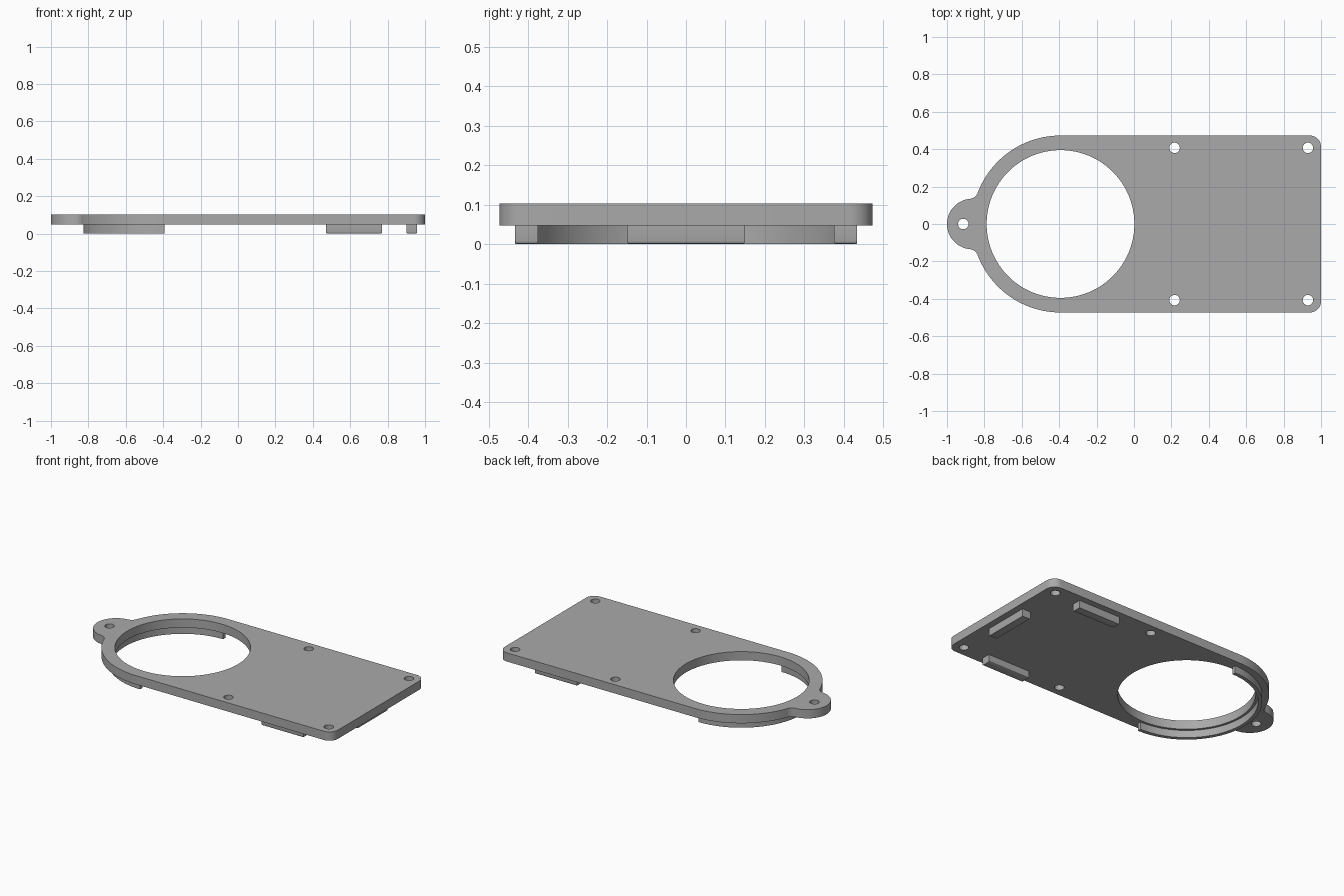
import bpy, bmesh
from math import cos, sin, pi, radians, atan2, sqrt
from mathutils import Vector

cube = bpy.data.objects.get("Cube")
if cube:
    bpy.data.objects.remove(cube, do_unlink=True)

grey = bpy.data.materials.new("plain grey")
grey.use_nodes = True
colour = (0.4, 0.4, 0.4, 1)
grey.diffuse_color = colour
grey.node_tree.nodes["Principled BSDF"].inputs["Base Color"].default_value = colour

BOTTOM, TOP = 0.047, 0.103
HALF = 0.473                      # half width, also radius of the round end
RING = Vector((-0.393, 0))        # centre of the large opening
EAR, EAR_R, FILLET = Vector((-0.865, 0)), 0.135, 0.05


def arc(centre, r, a0, a1, n):
    return [(centre[0] + r * cos(a0 + (a1 - a0) * i / n),
             centre[1] + r * sin(a0 + (a1 - a0) * i / n)) for i in range(n + 1)]


def circle(centre, r, n):
    return arc(centre, r, 0, 2 * pi, n)[:-1]


def slab(name, loops, z0, z1, bevel=0):
    """Extrude an outline, with optional holes, from z0 up to z1."""
    bm = bmesh.new()
    for loop in loops:
        vs = [bm.verts.new((x, y, z0)) for x, y in loop]
        for i, v in enumerate(vs):
            bm.edges.new((v, vs[i - 1]))
    bmesh.ops.triangle_fill(bm, edges=bm.edges[:], use_beauty=True)
    ext = bmesh.ops.extrude_face_region(bm, geom=bm.faces[:], use_keep_orig=True)
    for v in ext["geom"]:
        if isinstance(v, bmesh.types.BMVert):
            v.co.z = z1
    bmesh.ops.recalc_face_normals(bm, faces=bm.faces[:])
    bmesh.ops.dissolve_limit(bm, angle_limit=radians(0.1), verts=bm.verts[:], edges=bm.edges[:])
    if bevel:
        low = [e for e in bm.edges if all(abs(v.co.z - z0) < 1e-5 for v in e.verts)]
        bmesh.ops.bevel(bm, geom=low, offset=bevel, segments=3, profile=0.5, affect='EDGES')
    mesh = bpy.data.meshes.new(name)
    bm.to_mesh(mesh)
    bm.free()
    mesh.materials.append(grey)
    ob = bpy.data.objects.new(name, mesh)
    bpy.context.collection.objects.link(ob)
    bpy.ops.object.select_all(action='DESELECT')
    ob.select_set(True)
    bpy.context.view_layer.objects.active = ob
    bpy.ops.object.shade_smooth_by_angle(angle=radians(30))
    return ob


# Plate outline: upper half from the right edge round to the ear tip, then mirrored
d, R, r = RING.x - EAR.x, HALF + FILLET, EAR_R + FILLET
along = (d * d + R * R - r * r) / (2 * d)
fillet = Vector((RING.x - along, sqrt(R * R - along * along)))
to_ring, to_ear = RING - fillet, EAR - fillet
a_ring, a_ear = atan2(to_ring.y, to_ring.x), atan2(to_ear.y, to_ear.x)
half = arc((0.94, HALF - 0.06), 0.06, 0, pi / 2, 10)
half += arc(RING, HALF, pi / 2, a_ring + pi, 40)
half += arc(fillet, FILLET, a_ring, a_ear, 10)[1:-1]
half += arc(EAR, EAR_R, a_ear + pi, pi, 24)
outline = half + [(x, -y) for x, y in half[-2::-1]]

# Large opening, ear hole and four screw holes
holes = [circle(RING, 0.395, 96), circle((-0.913, 0), 0.028, 24)]
holes += [circle((x, s * 0.407), 0.028, 24) for x in (0.217, 0.93) for s in (1, -1)]
slab("plate", [outline] + holes, BOTTOM, TOP)

# Half-round lip under the opening
lip = arc(RING, 0.433, pi / 2, 3 * pi / 2, 64) + arc(RING, 0.41, 3 * pi / 2, pi / 2, 64)
slab("curved_lip", [lip], 0, BOTTOM)


# Locating ribs under the square end
def rib(name, x0, x1, y0, y1):
    slab(name, [[(x0, y0), (x1, y0), (x1, y1), (x0, y1)]], 0, BOTTOM, 0.008)


rib("left_rib", 0.47, 0.77, 0.375, 0.433)
rib("right_rib", 0.47, 0.77, -0.433, -0.375)
rib("end_rib", 0.9, 0.958, -0.15, 0.15)
